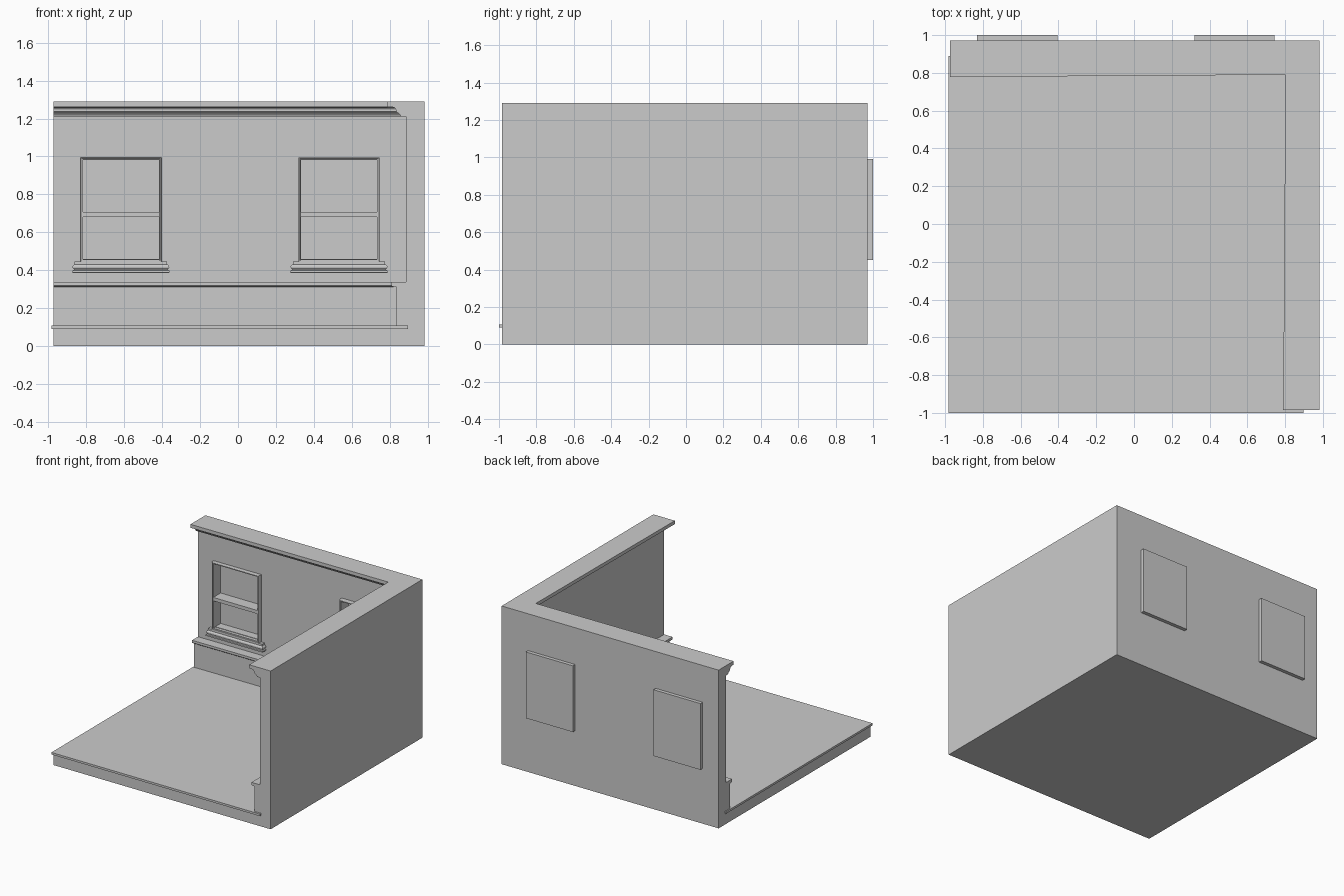
import bpy, bmesh

if "Cube" in bpy.data.objects:
    bpy.data.objects.remove(bpy.data.objects["Cube"])

X0, X1, Y0, Y1, TOP = -0.974, 0.983, -0.984, 0.971, 1.29
WINDOWS = (-0.618, 0.533)


def make(name, rings, closed=False):
    """Join equal-length rings of points into one solid."""
    bm = bmesh.new()
    vs = [[bm.verts.new(p) for p in r] for r in rings]
    n = len(rings[0])
    for i in range(len(vs) if closed else len(vs) - 1):
        a, b = vs[i], vs[(i + 1) % len(vs)]
        for j in range(n):
            k = (j + 1) % n
            bm.faces.new((a[j], a[k], b[k], b[j]))
    if not closed:
        bm.faces.new(vs[0])
        bm.faces.new(vs[-1])
    bmesh.ops.recalc_face_normals(bm, faces=bm.faces)
    me = bpy.data.meshes.new(name)
    bm.to_mesh(me)
    bm.free()
    ob = bpy.data.objects.new(name, me)
    bpy.context.collection.objects.link(ob)
    return ob


def rect(x0, x1, y0, y1, z):
    return [(x0, y0, z), (x1, y0, z), (x1, y1, z), (x0, y1, z)]


def box(name, x0, x1, y0, y1, z0, z1):
    return make(name, [rect(x0, x1, y0, y1, z0), rect(x0, x1, y0, y1, z1)])


# floor base and overhanging floor slab
box("floor_base", X0, 0.9, Y0, 0.9, 0, 0.091)
box("floor_slab", -0.983, 0.897, -1.0, 0.89, 0.09, 0.107)

# L-shaped wall: section (thickness, height) with wainscot, ledge and crown
section = [(0, 0), (0.147, 0), (0.147, 0.31), (0.168, 0.313), (0.173, 0.318),
           (0.173, 0.337), (0.097, 0.337), (0.097, 1.21), (0.122, 1.21),
           (0.126, 1.218), (0.133, 1.226), (0.143, 1.232), (0.150, 1.236),
           (0.150, 1.248), (0.155, 1.256), (0.165, 1.26), (0.193, 1.262),
           (0.193, TOP), (0, TOP)]
ends, corner, front = [], [], []
for t, z in section:
    skew = 0.012 if t else 0          # walls are slightly thinner at the corner
    ends.append((X0, Y1 - t, z))
    corner.append((X1 - t + skew, Y1 - t + skew, z))
    front.append((X1 - t, Y0, z))
wall = make("walls", [ends, corner, front])

# sill moulding: (projection, height)
SILL = [(0.036, 0.384), (0.043, 0.387), (0.043, 0.398), (0.034, 0.401),
        (0.034, 0.406), (0.039, 0.409), (0.042, 0.415), (0.041, 0.422),
        (0.036, 0.428), (0.030, 0.431), (0.030, 0.446)]
# casing moulding: (inset, depth)
CASING = [(0, 0.93), (0, 0.852), (0.003, 0.846), (0.007, 0.846),
          (0.009, 0.851), (0.0135, 0.851), (0.0135, 0.93)]

for i, cx in enumerate(WINDOWS):
    # window recess
    cut = box("recess_cutter", cx - 0.2, cx + 0.2, 0.7, 0.945, 0.46, 0.98)
    cut.hide_render = True
    mod = wall.modifiers.new("recess", 'BOOLEAN')
    mod.operation, mod.object, mod.solver = 'DIFFERENCE', cut, 'EXACT'
    bpy.context.view_layer.objects.active = wall
    bpy.ops.object.modifier_apply(modifier=mod.name)
    bpy.data.objects.remove(cut)

    # outer panel, casing, meeting rail and sill
    box(f"outer_panel_{i}", cx - 0.212, cx + 0.212, 0.96, 1.0, 0.45, 0.99)
    corners = [(-1, 0), (1, 0), (1, 1), (-1, 1)]
    make(f"window_casing_{i}",
         [[(cx + sx * (0.2135 - d), y, 0.995 - d if top else 0.443 + d)
           for d, y in CASING] for sx, top in corners], closed=True)
    box(f"meeting_rail_{i}", cx - 0.203, cx + 0.203, 0.85, 0.95, 0.68, 0.708)
    make(f"window_sill_{i}",
         [rect(cx - 0.2135 - p, cx + 0.2135 + p, 0.876 - p, 0.92, z)
          for p, z in SILL])
